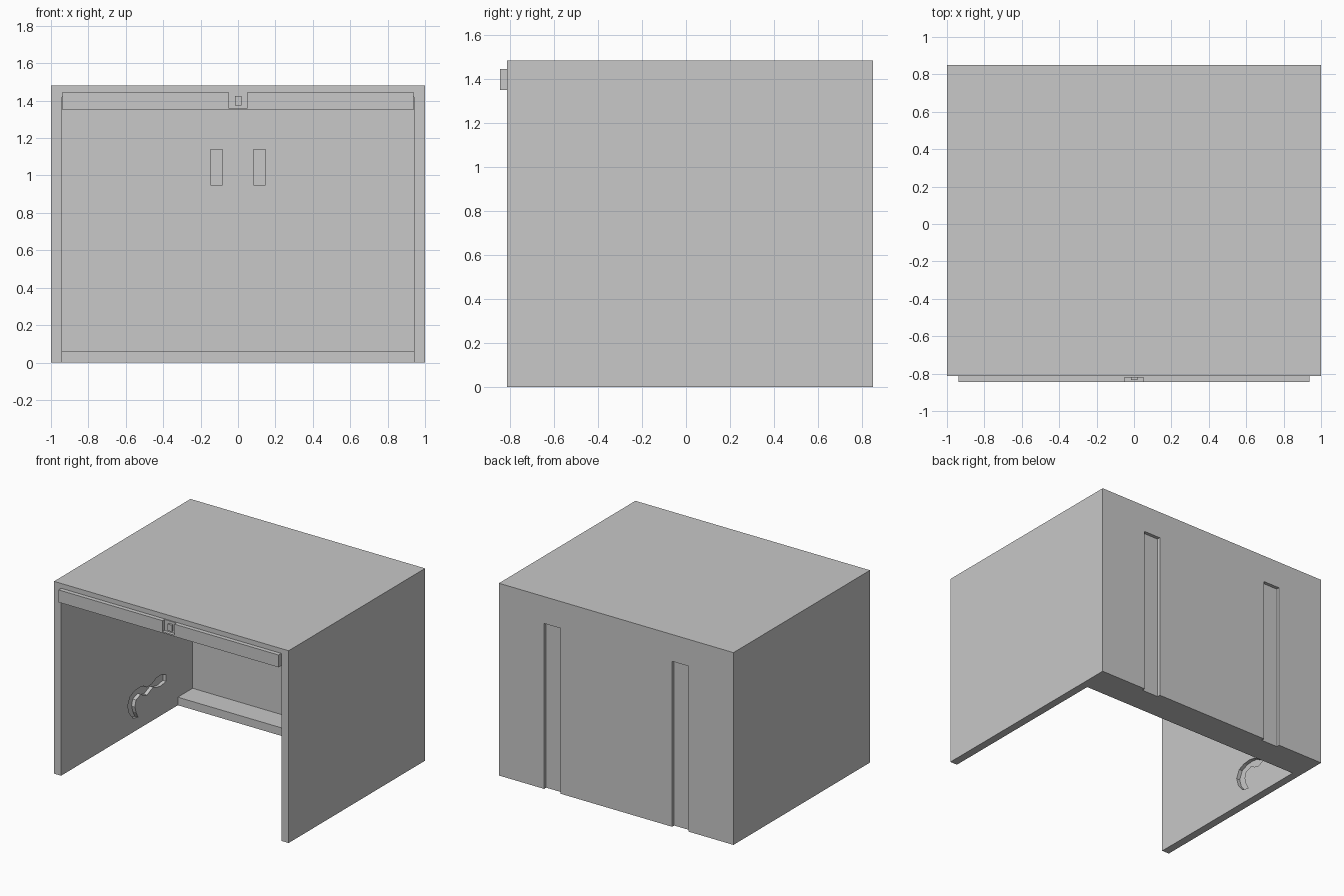
import bpy, bmesh
from mathutils import Vector

default = bpy.data.objects.get("Cube")
if default:
    bpy.data.objects.remove(default, do_unlink=True)

grey = bpy.data.materials.new("light_grey")
grey.use_nodes = True
grey.diffuse_color = (0.58, 0.58, 0.58, 1)
grey.node_tree.nodes["Principled BSDF"].inputs["Base Color"].default_value = (0.58, 0.58, 0.58, 1)


def prism(name, profile, x0, x1):
    """Extrude a (y, z) profile along x from x0 to x1."""
    bm = bmesh.new()
    face = bm.faces.new([bm.verts.new((x0, y, z)) for y, z in profile])
    ext = bmesh.ops.extrude_face_region(bm, geom=[face])["geom"]
    bmesh.ops.translate(bm, vec=Vector((x1 - x0, 0, 0)),
                        verts=[v for v in ext if isinstance(v, bmesh.types.BMVert)])
    bmesh.ops.recalc_face_normals(bm, faces=bm.faces)
    mesh = bpy.data.meshes.new(name)
    bm.to_mesh(mesh)
    bm.free()
    mesh.materials.append(grey)
    obj = bpy.data.objects.new(name, mesh)
    bpy.context.collection.objects.link(obj)
    return obj


def box(name, x0, x1, y0, y1, z0, z1):
    return prism(name, [(y0, z0), (y1, z0), (y1, z1), (y0, z1)], x0, x1)


def cut(target, cutter):
    """Subtract the cutter from the target, then discard it."""
    cutter.hide_render = True
    mod = target.modifiers.new("cut", "BOOLEAN")
    mod.operation = "DIFFERENCE"
    mod.solver = "EXACT"
    mod.object = cutter
    bpy.context.view_layer.objects.active = target
    bpy.ops.object.modifier_apply(modifier=mod.name)
    bpy.data.objects.remove(cutter, do_unlink=True)


# Cabinet shell: sides, back and top, with a low ledge along the back
shell = box("cabinet_shell", -1, 1, -0.812, 0.85, 0, 1.482)
cavity = [(-1, -0.1), (0.61, -0.1), (0.61, 0.062), (0.79, 0.062), (0.79, 1.42), (-1, 1.42)]
cut(shell, prism("cavity_cutter", cavity, -0.94, 0.94))

# Wavy hook-shaped recess in the inner face of each side
hook = [(0.467, 0.293), (0.41, 0.312), (0.35, 0.31), (0.29, 0.283), (0.235, 0.281),
        (0.19, 0.308), (0.14, 0.316), (0.08, 0.31), (0.028, 0.287), (0.0, 0.226),
        (0.02, 0.16), (0.065, 0.108), (0.126, 0.092), (0.10, 0.14), (0.087, 0.19),
        (0.10, 0.235), (0.16, 0.256), (0.195, 0.235), (0.235, 0.222), (0.275, 0.24),
        (0.31, 0.253), (0.355, 0.235), (0.40, 0.228), (0.467, 0.239)]

for side in (-1, 1):
    cut(shell, prism("hook_cutter", hook, side * 0.92, side * 0.968))
    # Vertical channels up the outside of the back
    xs = sorted((side * 0.477, side * 0.615))
    cut(shell, box("channel_cutter", *xs, 0.825, 0.95, -0.1, 1.275))
    # Upright slots in the inner face of the back
    xs = sorted((side * 0.083, side * 0.148))
    cut(shell, box("slot_cutter", *xs, 0.7, 0.815, 0.95, 1.138))

# Front rail with a latch pocket in its middle
rail = box("front_rail", -0.938, 0.938, -0.845, -0.812, 1.35, 1.445)
cut(rail, box("pocket_cutter", -0.052, 0.05, -0.9, -0.7, 1.36, 1.5))
box("latch_backing", -0.052, 0.05, -0.82, -0.812, 1.36, 1.445)
box("latch_tongue", -0.015, 0.02, -0.835, -0.82, 1.375, 1.425)
